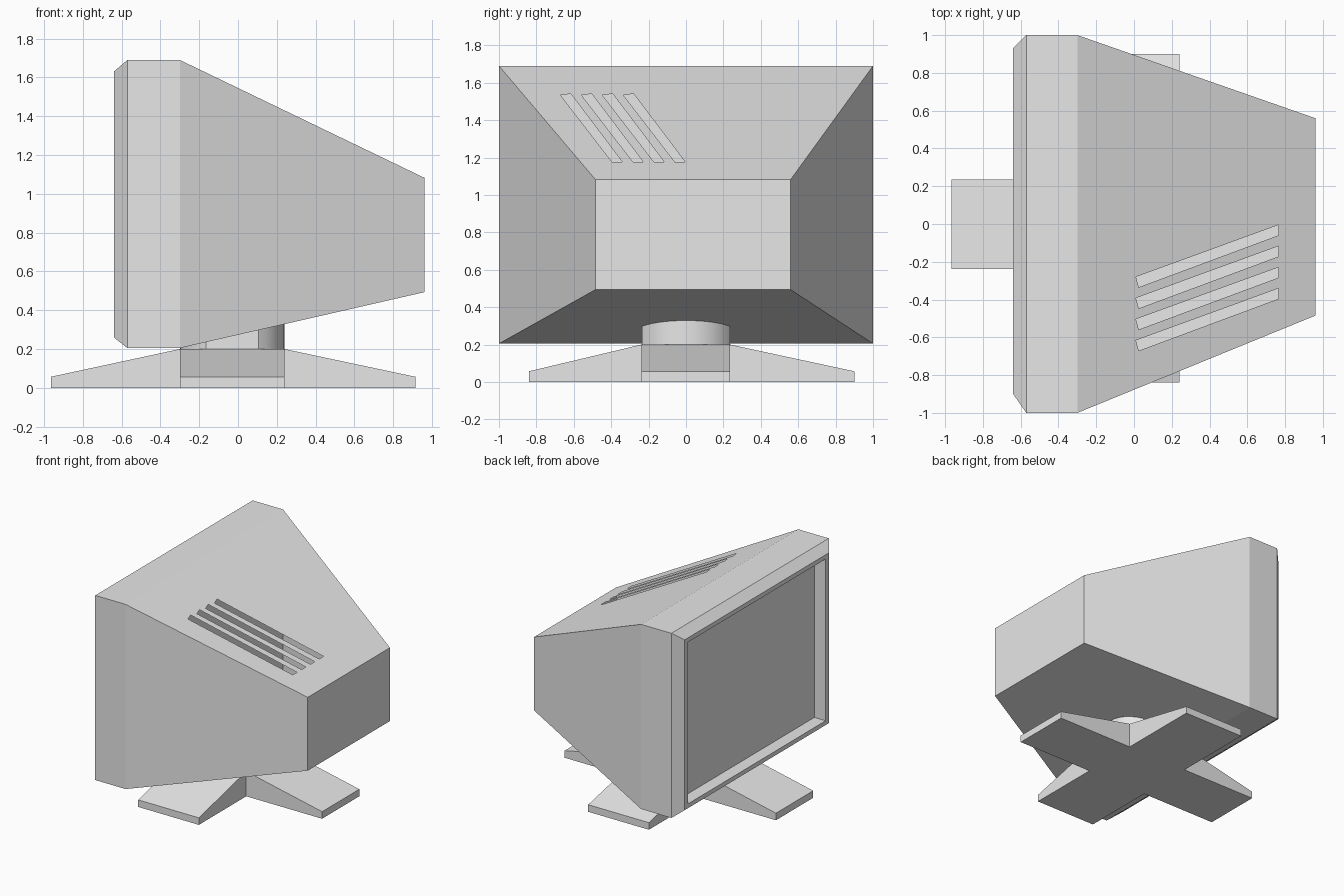
import bpy, bmesh, math
from mathutils import Vector

cube = bpy.data.objects.get("Cube")
if cube:
    bpy.data.objects.remove(cube, do_unlink=True)

plastic = bpy.data.materials.new("light_grey_plastic")
plastic.use_nodes = True
GREY = (0.8, 0.8, 0.8, 1)
plastic.diffuse_color = GREY
plastic.node_tree.nodes["Principled BSDF"].inputs["Base Color"].default_value = GREY


def finish(bm, name, smooth=False):
    bmesh.ops.recalc_face_normals(bm, faces=bm.faces[:])
    mesh = bpy.data.meshes.new(name)
    bm.to_mesh(mesh)
    bm.free()
    mesh.materials.append(plastic)
    obj = bpy.data.objects.new(name, mesh)
    bpy.context.collection.objects.link(obj)
    if smooth:
        bpy.ops.object.select_all(action='DESELECT')
        obj.select_set(True)
        bpy.context.view_layer.objects.active = obj
        bpy.ops.object.shade_smooth_by_angle(angle=math.radians(20))
    return obj


def ring(bm, x, y0, y1, z0, z1):
    """Rectangle across the depth axis: two bottom corners, then two top ones."""
    return [bm.verts.new((x, y, z)) for y, z in ((y0, z0), (y1, z0), (y1, z1), (y0, z1))]


def bridge(bm, a, b, skip=()):
    n = len(a)
    for i in range(n):
        if i not in skip:
            bm.faces.new((a[i], a[(i + 1) % n], b[(i + 1) % n], b[i]))


JOINT, BACK = -0.30, 0.96
BOTTOM, TOP = 0.205, 1.69
BACK_BOTTOM, BACK_TOP = 0.493, 1.083


def slope(x, start, end):
    return start + (end - start) * (x - JOINT) / (BACK - JOINT)


# Front bezel with chamfered edge and recessed screen
bm = bmesh.new()
rings = [ring(bm, *r) for r in (
    (JOINT, -1, 1, BOTTOM, TOP),
    (-0.57, -1, 1, BOTTOM, TOP),
    (-0.64, -0.90, 0.93, 0.26, 1.63),
    (-0.64, -0.86, 0.89, 0.295, 1.595),
    (-0.54, -0.86, 0.89, 0.295, 1.595))]
for a, b in zip(rings, rings[1:]):
    bridge(bm, a, b)
bm.faces.new(rings[0])
bm.faces.new(rings[-1])
finish(bm, "screen_bezel")

# Hollow tapered housing; the top is filled around the vent openings
bm = bmesh.new()
front = ring(bm, JOINT, -1, 1, BOTTOM, TOP)
back = ring(bm, BACK, -0.485, 0.56, BACK_BOTTOM, BACK_TOP)
bridge(bm, front, back, skip=(2,))
bm.faces.new(back)
loops = [[front[2], front[3], back[3], back[2]]]
for i in range(4):
    loops.append([bm.verts.new((x, y - 0.112 * i, slope(x, TOP, BACK_TOP)))
                  for x, y in ((0.01, -0.28), (0.025, -0.335), (0.765, -0.06), (0.765, -0.005))])
edges = []
for loop in loops:
    for a, b in zip(loop, loop[1:] + loop[:1]):
        edges.append(bm.edges.get((a, b)) or bm.edges.new((a, b)))
normal = Vector((TOP - BACK_TOP, 0, BACK - JOINT)).normalized()
bmesh.ops.triangle_fill(bm, edges=edges, use_beauty=True, normal=normal)
finish(bm, "rear_housing")

# Swivel column: flat sides, bowed ends, top cut to the housing underside
bm = bmesh.new()
HALF, RADIUS = 0.235, 0.272
spread = math.asin(HALF / RADIUS)
outline = []
for side in (1, -1):
    for i in range(13):
        a = spread * (i / 6 - 1)
        bow = RADIUS * (math.cos(a) - math.cos(spread))
        outline.append((-0.03 + side * (0.135 + bow), side * RADIUS * math.sin(a)))
low = [bm.verts.new((x, y, 0.19)) for x, y in outline]
high = [bm.verts.new((x, y, slope(x, BOTTOM, BACK_BOTTOM))) for x, y in outline]
bridge(bm, low, high)
bm.faces.new(low)
bm.faces.new(high)
finish(bm, "swivel_column", smooth=True)

# Cross-shaped foot: a hub with four arms drawn out and tapered
bm = bmesh.new()
a = [bm.verts.new(p) for p in ((-0.30, -0.238, 0), (0.24, -0.238, 0), (0.24, 0.235, 0), (-0.30, 0.235, 0))]
b = [bm.verts.new((v.co.x, v.co.y, 0.2)) for v in a]
bridge(bm, a, b)
bm.faces.new(a)
bm.faces.new(b)
bmesh.ops.recalc_face_normals(bm, faces=bm.faces[:])
sides = [f for f in bm.faces if abs(f.normal.z) < 0.5]
reach = {(1, 0): 0.915, (-1, 0): -0.965, (0, 1): 0.90, (0, -1): -0.84}
for face in sides:
    key = (round(face.normal.x), round(face.normal.y))
    made = bmesh.ops.extrude_face_region(bm, geom=[face])["geom"]
    for v in made:
        if isinstance(v, bmesh.types.BMVert):
            v.co[0 if key[0] else 1] = reach[key]
            v.co.z = min(v.co.z, 0.057)
    if face.is_valid:
        bmesh.ops.delete(bm, geom=[face], context='FACES_ONLY')
finish(bm, "cross_foot")
